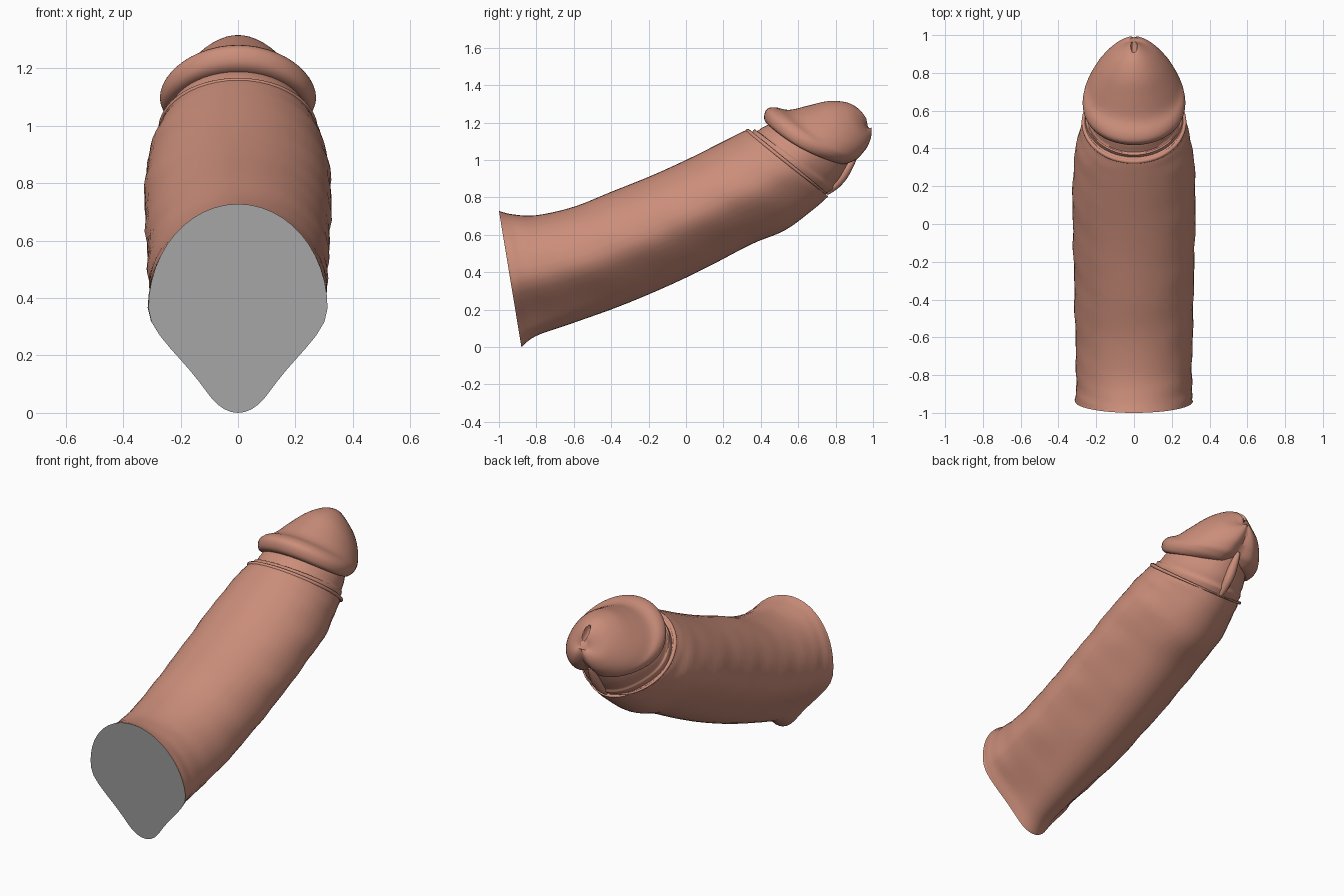
import bpy, bmesh, math
from mathutils import Vector

if "Cube" in bpy.data.objects:
    bpy.data.objects.remove(bpy.data.objects["Cube"])

def material(name, rgb):
    m = bpy.data.materials.new(name)
    m.diffuse_color = (*rgb, 1)
    m.use_nodes = True
    m.node_tree.nodes["Principled BSDF"].inputs["Base Color"].default_value = m.diffuse_color
    return m

skin = material("skin", (0.60, 0.27, 0.195))
grey = material("grey_cut", (0.45, 0.45, 0.45))

def spline(rows, n):
    """Catmull-Rom interpolation of station rows."""
    out = []
    for i in range(len(rows) - 1):
        p = [rows[max(0, min(len(rows) - 1, i + k))] for k in (-1, 0, 1, 2)]
        for j in range(n):
            t = j / n
            out.append([0.5 * (2 * b + (c - a) * t + (2 * a - 5 * b + 4 * c - d) * t * t
                        + (3 * b - a - 3 * c + d) * t ** 3) for a, b, c, d in zip(*p)])
    return out + [list(rows[-1])]

def smoothstep(a, b, t):
    t = max(0, min(1, (t - a) / (b - a)))
    return t * t * (3 - 2 * t)

def finish(name, bm, angle=40):
    bmesh.ops.recalc_face_normals(bm, faces=bm.faces)
    me = bpy.data.meshes.new(name)
    bm.to_mesh(me)
    bm.free()
    ob = bpy.data.objects.new(name, me)
    bpy.context.collection.objects.link(ob)
    me.materials.append(skin)
    me.materials.append(grey)
    bpy.ops.object.select_all(action='DESELECT')
    ob.select_set(True)
    bpy.context.view_layer.objects.active = ob
    bpy.ops.object.shade_smooth_by_angle(angle=math.radians(angle))
    return ob

def loft(name, rows, seg, sag=0.0, notch=0.0, bumps=0.0, grey_start=False):
    """Rows: top y, top z, bottom y, bottom z, half width, keel sharpness."""
    bm = bmesh.new()
    rings = []
    for i, (ty, tz, by, bz, w, k) in enumerate(rows):
        ring = []
        for s in range(seg):
            a = 2 * math.pi * s / seg
            t = (1 - math.cos(a)) / 2
            x = w * math.sin(a) * (1 - k * smoothstep(0.5, 0.92, t))
            if bumps and 0 < i < len(rows) - 1:
                x *= 1 + bumps * math.sin(i * 1.3 + 2 * math.cos(a)) * math.sin(3 * a + i * 0.4)
            t -= notch * math.exp(-((math.pi - a) / 0.2) ** 2)
            drop = sag * 4 * t * (1 - t)
            ring.append(bm.verts.new((x, ty + (by - ty) * t - drop * 0.5,
                                      tz + (bz - tz) * t - drop)))
        rings.append(ring)
    for r, q in zip(rings, rings[1:]):
        for s in range(seg):
            bm.faces.new((r[s], r[(s + 1) % seg], q[(s + 1) % seg], q[s]))
    start = bm.faces.new(rings[0])
    bm.faces.new(rings[-1])
    if grey_start:
        start.material_index = 1
    return finish(name, bm)

# shaft with pointed keel at the cut end
shaft_rows = [
    (-1.0, .728, -.88, .0, .312, .42),
    (-.93, .71, -.80, .06, .307, .40),
    (-.80, .705, -.60, .13, .308, .34),
    (-.60, .75, -.35, .22, .314, .28),
    (-.40, .83, -.10, .325, .318, .24),
    (-.20, .91, .12, .43, .324, .22),
    (.0, 1.0, .35, .55, .325, .2),
    (.20, 1.10, .53, .625, .315, .18),
    (.30, 1.15, .68, .735, .288, .15),
    (.335, 1.165, .76, .805, .268, .12)]
loft("shaft", spline(shaft_rows, 5), 48, bumps=0.012, grey_start=True)

# neck with fine skin folds under the head
neck_rows = [
    (.30, 1.125, .70, .79, .25, .1),
    (.345, 1.14, .765, .83, .258, .1),
    (.365, 1.165, .785, .845, .256, .1),
    (.38, 1.155, .79, .865, .248, .1),
    (.42, 1.18, .82, .90, .24, .1),
    (.48, 1.20, .86, .97, .215, .1),
    (.55, 1.20, .88, 1.01, .17, .1)]
loft("neck", spline(neck_rows, 3), 48)

# head with rolled rim
head_rows = [
    (.50, 1.18, .83, 1.01, .19, 0),
    (.445, 1.185, .825, .985, .235, 0),
    (.418, 1.22, .835, .975, .26, 0),
    (.43, 1.27, .87, .973, .272, 0),
    (.475, 1.282, .905, .985, .265, 0),
    (.55, 1.268, .93, 1.0, .245, 0),
    (.65, 1.29, .955, 1.03, .213, 0),
    (.76, 1.315, .975, 1.06, .17, 0),
    (.86, 1.308, .99, 1.10, .12, 0),
    (.93, 1.27, .996, 1.14, .068, 0),
    (.965, 1.23, .993, 1.175, .025, 0)]
head = loft("head", spline(head_rows, 4), 48, sag=.025, notch=.09)

# slit near the tip
bm = bmesh.new()
bmesh.ops.create_uvsphere(bm, u_segments=16, v_segments=10, radius=1)
for v in bm.verts:
    v.co = Vector((v.co.x * .018, v.co.y * .05, v.co.z * .04))
cutter = finish("slit_cutter", bm)
cutter.location = (0, .945, 1.255)
cutter.rotation_euler.x = math.radians(-50)
cutter.hide_render = True
cutter.hide_viewport = True
cut = head.modifiers.new("slit", 'BOOLEAN')
cut.operation = 'DIFFERENCE'
cut.object = cutter

def strand(name, points, radius):
    """Round strand of skin following a path."""
    bm = bmesh.new()
    rings = []
    pts = spline(points, 6)
    n = 12
    for i, p in enumerate(pts):
        d = (Vector(pts[min(i + 1, len(pts) - 1)]) - Vector(pts[max(i - 1, 0)])).normalized()
        u = d.cross(Vector((.31, .52, .8))).normalized()
        v = d.cross(u)
        r = radius * (0.35 + 0.65 * math.sin(math.pi * i / (len(pts) - 1)))
        rings.append([bm.verts.new(Vector(p) + r * (u * math.cos(a) + v * math.sin(a)))
                      for a in [2 * math.pi * s / n for s in range(n)]])
    for r, q in zip(rings, rings[1:]):
        for s in range(n):
            bm.faces.new((r[s], r[(s + 1) % n], q[(s + 1) % n], q[s]))
    bm.faces.new(rings[0])
    bm.faces.new(rings[-1])
    return finish(name, bm)

# band joining the head to the neck underneath
strand("under_band", [(0, .75, .82), (0, .81, .88), (0, .86, .95), (0, .91, 1.03)], .028)

# loose fold where the shaft skin gathers
fold = []
for s in range(13):
    a = math.pi * (2 * s / 12 - 1) * 0.97
    t = (1 - math.cos(a)) / 2
    fold.append((.268 * math.sin(a), .33 + .42 * t, 1.155 - .335 * t))
strand("skin_fold", fold, .012)
